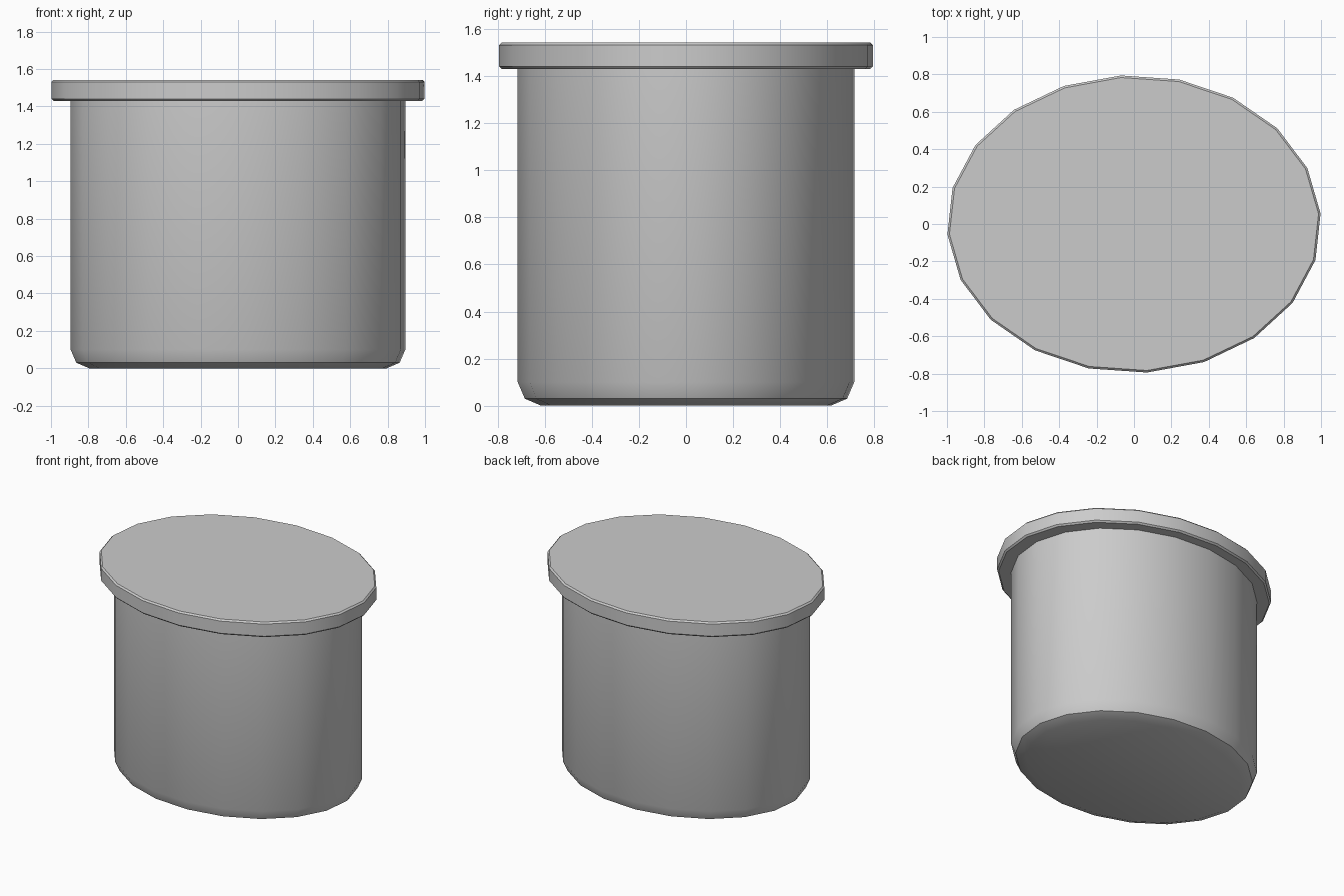
import bpy, bmesh, math

if "Cube" in bpy.data.objects:
    bpy.data.objects.remove(bpy.data.objects["Cube"])

SIDES = 20
TURN = math.radians(4)


def oval_solid(name, rx, ry, profile):
    """Closed oval solid; profile is (inset, z) pairs from bottom to top."""
    bm = bmesh.new()
    rings = []
    for inset, z in profile:
        ring = []
        for i in range(SIDES):
            a = TURN + 2 * math.pi * i / SIDES
            ring.append(bm.verts.new(((rx - inset) * math.cos(a),
                                      (ry - inset) * math.sin(a), z)))
        rings.append(ring)
    for low, high in zip(rings, rings[1:]):
        for i in range(SIDES):
            j = (i + 1) % SIDES
            bm.faces.new((low[i], low[j], high[j], high[i]))
    bm.faces.new(rings[0][::-1])
    bm.faces.new(rings[-1])
    mesh = bpy.data.meshes.new(name)
    bm.to_mesh(mesh)
    bm.free()
    obj = bpy.data.objects.new(name, mesh)
    bpy.context.collection.objects.link(obj)
    bpy.ops.object.select_all(action='DESELECT')
    obj.select_set(True)
    bpy.context.view_layer.objects.active = obj
    bpy.ops.object.shade_smooth_by_angle(angle=math.radians(30))
    return obj


# Tub body with a rounded foot
oval_solid("body", 0.897, 0.716,
           [(0.10, 0), (0.03, 0.03), (0, 0.10), (0, 1.45)])

# Overhanging lid with a small edge chamfer
oval_solid("lid", 1.0, 0.796,
           [(0.011, 1.43), (0, 1.441), (0, 1.531), (0.011, 1.542)])
